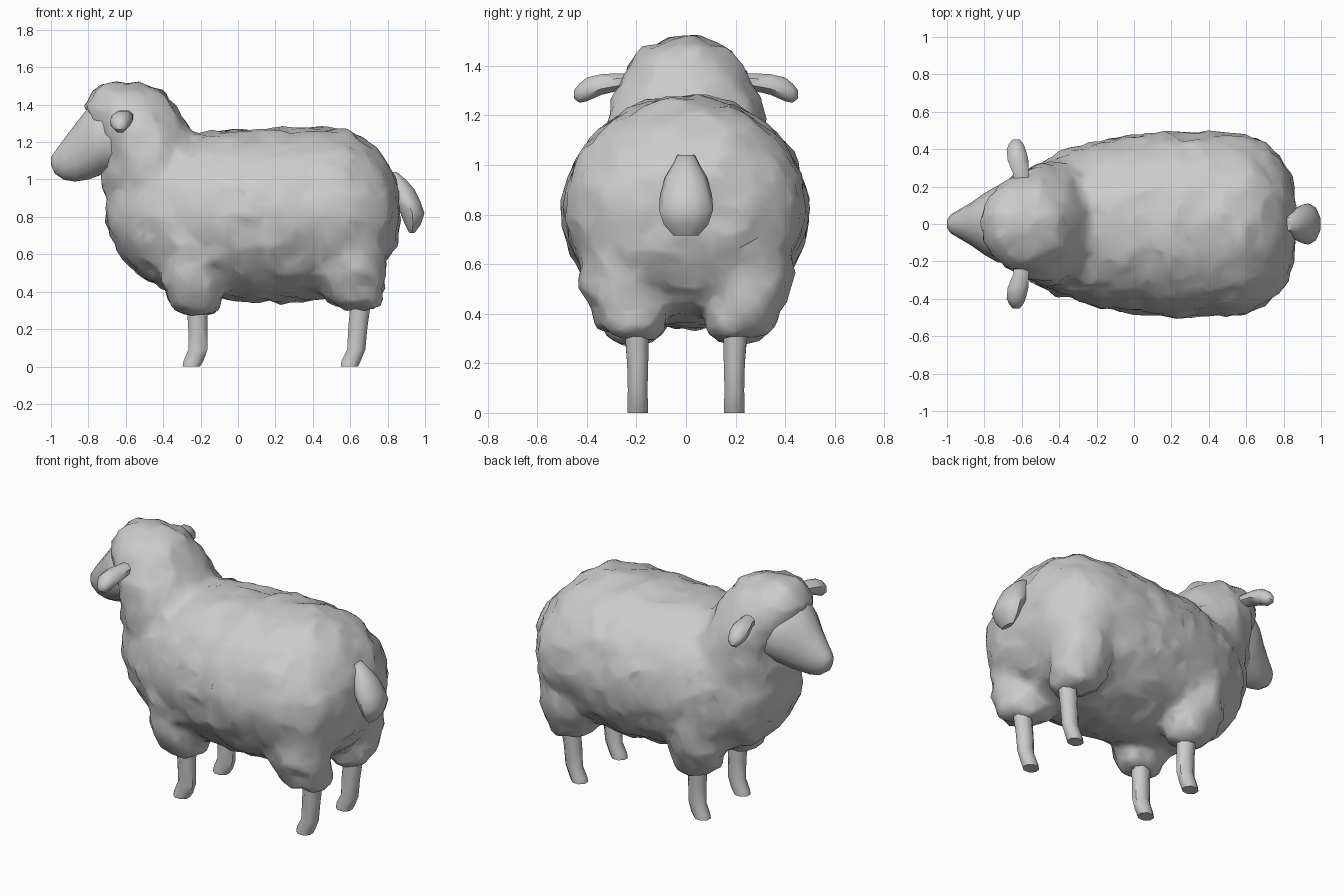
import bpy, bmesh, math
from mathutils import noise

if "Cube" in bpy.data.objects:
    bpy.data.objects.remove(bpy.data.objects["Cube"])

wool = bpy.data.materials.new("pale_grey")
wool.use_nodes = True
GREY = (0.6, 0.6, 0.6, 1)
wool.diffuse_color = GREY
wool.node_tree.nodes["Principled BSDF"].inputs["Base Color"].default_value = GREY


def loft(bm, axis, rows, sides=12, side=1):
    """Skin elliptical rings. Row: position, low, high, half width, centre."""
    rings = []
    for t, lo, hi, half, *centre in rows:
        c = centre[0] if centre else 0
        ring = []
        for i in range(sides):
            a = math.tau * (i + 0.5) / sides
            u = (lo + hi) / 2 + (hi - lo) / 2 * math.cos(a)
            v = c + half * math.sin(a)
            p = {"x": (t, v * side, u), "z": (u, v * side, t),
                 "y": (u, t * side, v)}[axis]
            ring.append(bm.verts.new(p))
        rings.append(ring)
    for a, b in zip(rings, rings[1:]):
        for i in range(sides):
            j = (i + 1) % sides
            bm.faces.new((a[i], a[j], b[j], b[i]))
    bm.faces.new(rings[0])
    bm.faces.new(rings[-1])


def finish(name, bm):
    bmesh.ops.recalc_face_normals(bm, faces=bm.faces[:])
    mesh = bpy.data.meshes.new(name)
    bm.to_mesh(mesh)
    bm.free()
    mesh.materials.append(wool)
    obj = bpy.data.objects.new(name, mesh)
    bpy.context.collection.objects.link(obj)
    return obj


def part(name, axis, rows, sides=10, side=1):
    bm = bmesh.new()
    loft(bm, axis, rows, sides, side)
    return finish(name, bm)


def bake(obj):
    """Turn an object with modifiers into a bmesh and drop the object."""
    graph = bpy.context.evaluated_depsgraph_get()
    bm = bmesh.new()
    bm.from_mesh(obj.evaluated_get(graph).to_mesh())
    bpy.data.objects.remove(obj)
    bm.normal_update()
    return bm


# Fleece: barrel, neck with woolly head, and four thighs
bm = bmesh.new()
loft(bm, "x", [
    (-.70, .76, .95, .12), (-.65, .62, 1.08, .22), (-.55, .49, 1.15, .31),
    (-.40, .41, 1.22, .39), (-.20, .37, 1.26, .45), (0, .35, 1.27, .48),
    (.20, .34, 1.28, .50), (.45, .36, 1.28, .49), (.60, .40, 1.26, .48),
    (.70, .44, 1.20, .44), (.79, .53, 1.11, .36), (.845, .64, 1.01, .25),
    (.865, .74, .93, .12)], 28)
loft(bm, "z", [
    (.75, -.66, -.20, .22), (.90, -.71, -.12, .31), (1.0, -.74, -.10, .33),
    (1.1, -.73, -.14, .33), (1.2, -.76, -.20, .315), (1.3, -.80, -.27, .29),
    (1.4, -.83, -.33, .24), (1.47, -.79, -.39, .18),
    (1.52, -.70, -.52, .08)], 24)
for side in (1, -1):
    loft(bm, "z", [
        (.28, -.29, -.14, .07, .20), (.31, -.35, -.09, .12, .21),
        (.45, -.42, -.07, .16, .23), (.65, -.42, -.03, .18, .24),
        (.85, -.36, -.08, .12, .24)], 14, side)
    loft(bm, "z", [
        (.30, .57, .73, .08, .20), (.34, .47, .77, .14, .22),
        (.50, .42, .79, .18, .25), (.70, .40, .80, .19, .25),
        (.90, .46, .76, .14, .25)], 14, side)
draft = finish("fleece_draft", bm)

# Fuse the fleece into one skin
remesh = draft.modifiers.new("fuse", "REMESH")
remesh.mode = "VOXEL"
remesh.voxel_size = 0.025
soften = draft.modifiers.new("soften", "SMOOTH")
soften.iterations = 3
bm = bake(draft)

# Woolly lumps, then fewer and irregular facets
moves = []
for v in bm.verts:
    lump = 0.009 * noise.noise(v.co * 7) + 0.018 * noise.noise(v.co * 13)
    moves.append((v, v.normal * (lump - 0.002)))
for v, move in moves:
    v.co += move
lumpy = finish("fleece_lumpy", bm)
reduce = lumpy.modifiers.new("facets", "DECIMATE")
reduce.ratio = 0.16
finish("fleece", bake(lumpy))

# Face tapering to the muzzle
part("face", "x", [
    (-1.0, 1.08, 1.12, .02), (-.98, 1.03, 1.15, .05), (-.93, .995, 1.22, .08),
    (-.87, .985, 1.30, .115), (-.80, .995, 1.39, .165),
    (-.73, 1.02, 1.42, .205), (-.60, 1.05, 1.40, .22)], 14)

# Hanging tail
part("tail", "z", [
    (1.04, .80, .85, .035), (1.0, .79, .90, .055), (.95, .80, .945, .085),
    (.88, .83, .98, .105), (.82, .865, 1.0, .11), (.76, .89, .98, .09),
    (.715, .915, .945, .05)])

# Ears and legs on both sides
for name, side in (("right", 1), ("left", -1)):
    part(name + "_ear", "y", [
        (.18, -.64, -.55, .035, 1.335), (.27, -.65, -.56, .038, 1.335),
        (.34, -.68, -.56, .045, 1.325), (.40, -.685, -.575, .052, 1.305),
        (.43, -.67, -.59, .042, 1.29), (.452, -.65, -.61, .018, 1.285)],
        8, side)
    part(name + "_front_leg", "z", [
        (0, -.30, -.20, .045, .195), (.03, -.295, -.18, .045, .195),
        (.09, -.27, -.16, .043, .195), (.20, -.27, -.16, .046, .195),
        (.36, -.28, -.155, .055, .20)], 8, side)
    part(name + "_back_leg", "z", [
        (0, .545, .645, .045, .195), (.03, .55, .66, .045, .195),
        (.09, .58, .685, .043, .195), (.20, .585, .695, .046, .195),
        (.38, .60, .72, .055, .20)], 8, side)

# Soft shading that keeps the sharper creases
for obj in bpy.context.collection.objects:
    obj.select_set(obj.type == "MESH" and wool.name in obj.data.materials)
    if obj.select_get():
        bpy.context.view_layer.objects.active = obj
bpy.ops.object.shade_smooth_by_angle(angle=math.radians(50))
